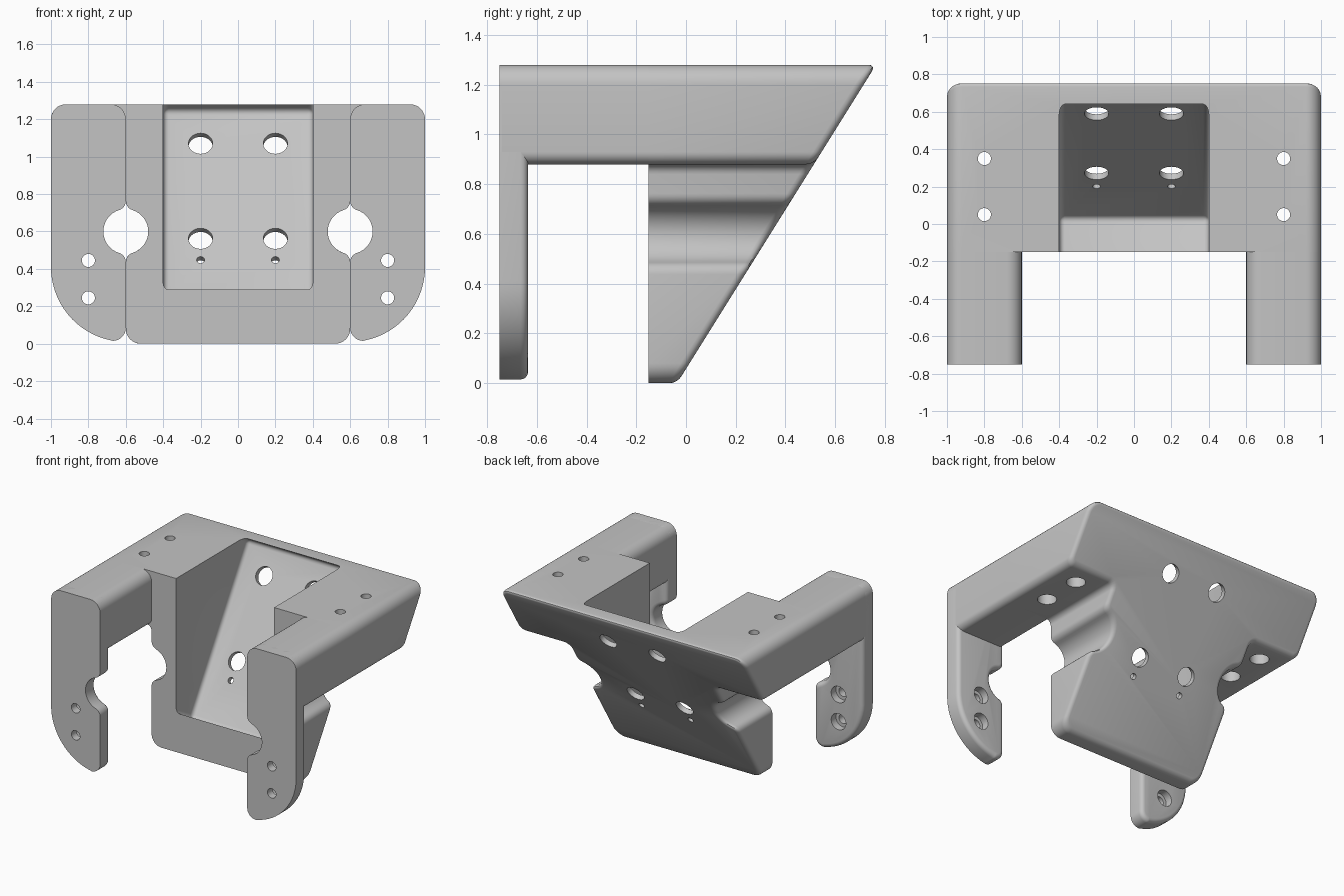
import bpy
import bmesh
from math import sin, cos, radians
from mathutils import Vector

cube = bpy.data.objects.get("Cube")
if cube:
    bpy.data.objects.remove(cube, do_unlink=True)

grey = bpy.data.materials.new("plain grey")
grey.use_nodes = True
COLOUR = (0.55, 0.55, 0.55, 1)
grey.diffuse_color = COLOUR
grey.node_tree.nodes["Principled BSDF"].inputs["Base Color"].default_value = COLOUR

FRONT, WALL = -0.15, -0.036          # block front, foot of the sloped back
SLOPE = Vector((0, 1, -0.625)).normalized()


def arc(cx, cz, r, a0, a1, n=8):
    steps = [radians(a0 + (a1 - a0) * i / n) for i in range(n + 1)]
    return [(cx + r * cos(a), cz + r * sin(a)) for a in steps]


def prism(points, place, depth):
    """Extrude a 2D outline; place maps (u, v) to 3D."""
    bm = bmesh.new()
    face = bm.faces.new([bm.verts.new(place(u, v)) for u, v in points])
    out = bmesh.ops.extrude_face_region(bm, geom=[face])
    moved = [g for g in out["geom"] if isinstance(g, bmesh.types.BMVert)]
    bmesh.ops.translate(bm, verts=moved, vec=depth)
    bmesh.ops.recalc_face_normals(bm, faces=bm.faces)
    return bm


def round_edges(bm, edges, size=0.03):
    bmesh.ops.bevel(bm, geom=list(edges), offset=size, segments=4,
                    profile=0.5, affect='EDGES')


def finish(bm, name):
    bmesh.ops.recalc_face_normals(bm, faces=bm.faces)
    mesh = bpy.data.meshes.new(name)
    bm.to_mesh(mesh)
    bm.free()
    mesh.materials.append(grey)
    obj = bpy.data.objects.new(name, mesh)
    bpy.context.collection.objects.link(obj)
    return obj


def activate(obj):
    bpy.ops.object.select_all(action='DESELECT')
    obj.select_set(True)
    bpy.context.view_layer.objects.active = obj


def cut(obj, cutter):
    cutter.hide_render = True
    mod = obj.modifiers.new("cut", 'BOOLEAN')
    mod.operation = 'DIFFERENCE'
    mod.solver = 'EXACT'
    mod.object = cutter
    activate(obj)
    bpy.ops.object.modifier_apply(modifier=mod.name)
    bpy.data.objects.remove(cutter, do_unlink=True)


def drill(obj, centre, axis, radius, length):
    bm = bmesh.new()
    bmesh.ops.create_cone(bm, cap_ends=True, segments=32, radius1=radius,
                          radius2=radius, depth=length)
    turn = Vector(axis).to_track_quat('Z', 'Y').to_matrix()
    bmesh.ops.rotate(bm, verts=bm.verts, cent=(0, 0, 0), matrix=turn)
    bmesh.ops.translate(bm, verts=bm.verts, vec=centre)
    cut(obj, finish(bm, "drill"))


def smooth(obj):
    activate(obj)
    bpy.ops.object.shade_smooth_by_angle(angle=radians(32))


# Round side notch with blended lips, from bottom to top
notch = (arc(0.55, 0.4375, 0.05, 0, 72.9, 5)
         + arc(0.6, 0.6, 0.12, 252.9, 107.1, 16)[1:-1]
         + arc(0.55, 0.7625, 0.05, -72.9, 0, 5))

# Main block: T-shaped outline, sliced by the sloped back
half = (arc(0.52, 0.08, 0.08, -90, 0) + notch
        + arc(0.64, 0.84, 0.04, 180, 90, 5)
        + arc(0.95, 0.93, 0.05, -90, 0)
        + arc(0.92, 1.2, 0.08, 0, 90))
outline = half + [(-x, z) for x, z in reversed(half)]
bm = prism(outline, lambda x, z: (x, FRONT, z), (0, 1.2, 0))
res = bmesh.ops.bisect_plane(bm, geom=bm.verts[:] + bm.edges[:] + bm.faces[:],
                             plane_co=(0, WALL, 0), plane_no=SLOPE,
                             clear_outer=True)
rim = [g for g in res["geom_cut"] if isinstance(g, bmesh.types.BMEdge)]
bmesh.ops.holes_fill(bm, edges=rim, sides=0)
round_edges(bm, rim)
block = finish(bm, "main_block")

# Pocket set square to the sloped back, open at front and top
pocket = [(-0.45, 0.478), (0.03, 0.175), (0.698, 1.244), (0.53, 1.349),
          (0.4, 1.6), (-0.45, 1.6)]
bm = prism(pocket, lambda y, z: (-0.4, y, z), (0.8, 0, 0))
round_edges(bm, bm.edges)
cut(block, finish(bm, "pocket_cutter"))

for s in (-1, 1):
    # Holes through the sloped wall
    for y, z, r in ((0.59, 1.07, 0.065), (0.275, 0.56, 0.065), (0.205, 0.445, 0.021)):
        drill(block, (s * 0.2, y, z), SLOPE, r, 0.24)
    # Vertical screw holes, wider from below
    for y in (0.05, 0.35):
        drill(block, (s * 0.8, y, 1.1), (0, 0, 1), 0.035, 0.8)
        drill(block, (s * 0.8, y, 1.0), (0, 0, 1), 0.065, 0.4)
smooth(block)

# Side arms and front plates
arm_outline = (arc(0.65, 0.93, 0.05, 180, 270) + arc(0.95, 0.93, 0.05, -90, 0)
               + arc(0.92, 1.2, 0.08, 0, 90) + arc(0.68, 1.2, 0.08, 90, 180))
plate_outline = (arc(0.67, 0.085, 0.07, 180, 270)
                 + arc(0.6, 0.41, 0.4, -79, 0, 16)
                 + arc(0.92, 1.2, 0.08, 0, 90) + arc(0.68, 1.2, 0.08, 90, 180)
                 + [(1.2 - x, z) for x, z in reversed(notch)])
for s, side in ((1, "left"), (-1, "right")):
    arm = finish(prism(arm_outline, lambda x, z: (s * x, -0.74, z),
                       (0, 0.74 + FRONT, 0)), side + "_arm")
    smooth(arm)

    bm = prism(plate_outline, lambda x, z: (s * x, -0.75, z), (0, 0.115, 0))
    round_edges(bm, [e for e in bm.edges if all(v.co.y > -0.7 for v in e.verts)])
    plate = finish(bm, side + "_front_plate")
    for z in (0.245, 0.445):
        drill(plate, (s * 0.8, -0.7, z), (0, 1, 0), 0.035, 0.3)
        drill(plate, (s * 0.8, -0.59, z), (0, 1, 0), 0.06, 0.2)
    smooth(plate)
